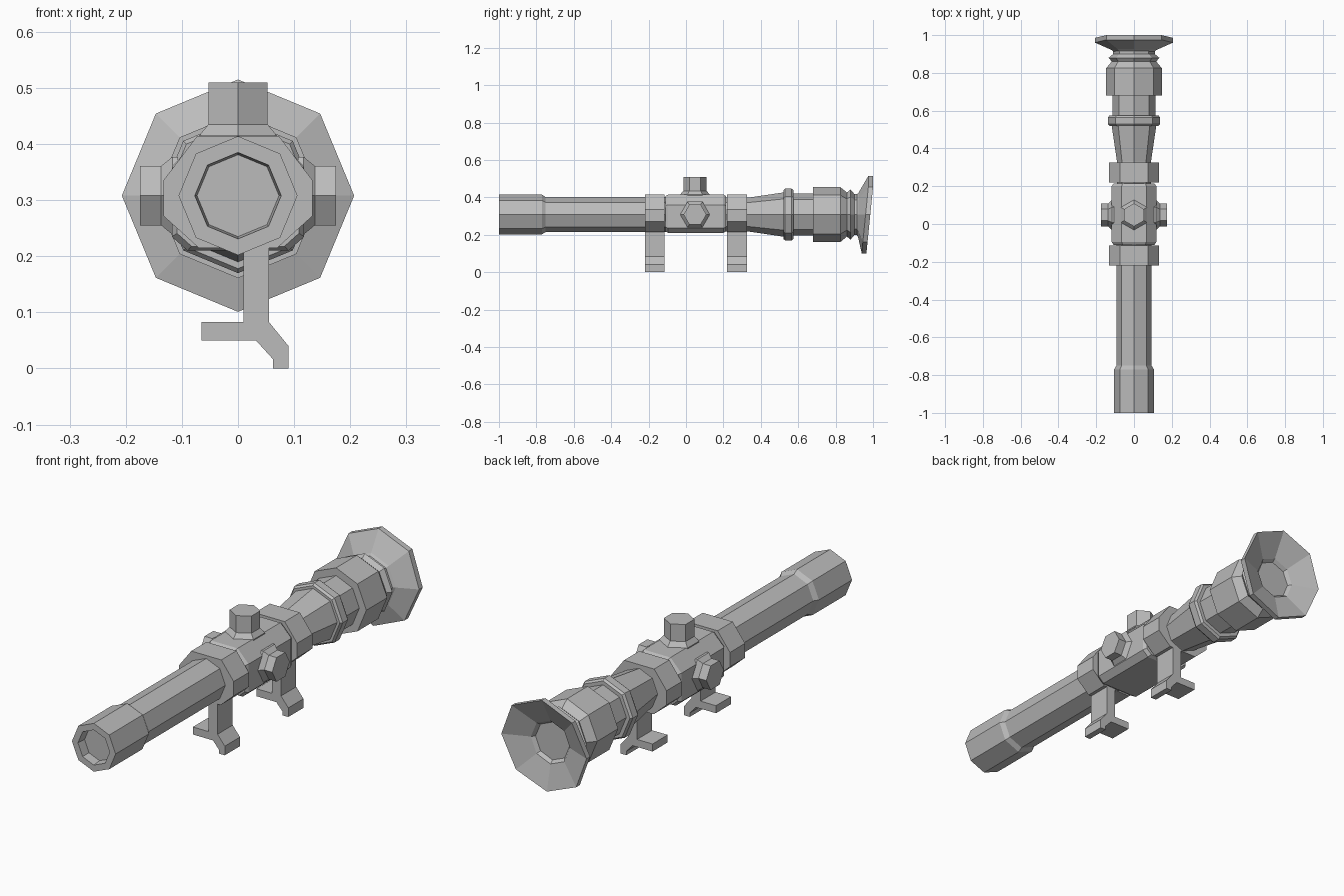
import bpy, bmesh, math
from mathutils import Vector, Matrix

if "Cube" in bpy.data.objects:
    bpy.data.objects.remove(bpy.data.objects["Cube"], do_unlink=True)

AXIS = 0.308     # height of the tube axis
KNOB_Y = 0.048   # position of the adjustment knobs

metal = bpy.data.materials.new("plain grey")
metal.use_nodes = True
GREY = (0.5, 0.5, 0.5, 1)
metal.diffuse_color = GREY
metal.node_tree.nodes["Principled BSDF"].inputs["Base Color"].default_value = GREY


def loft(name, rings):
    """Skin a row of equal-sized rings and cap both ends."""
    bm = bmesh.new()
    rows = [[bm.verts.new(p) for p in ring] for ring in rings]
    n = len(rows[0])
    for a, b in zip(rows, rows[1:]):
        for i in range(n):
            j = (i + 1) % n
            bm.faces.new((a[i], a[j], b[j], b[i]))
    bm.faces.new(rows[0])
    bm.faces.new(rows[-1])
    bmesh.ops.recalc_face_normals(bm, faces=bm.faces)
    mesh = bpy.data.meshes.new(name)
    bm.to_mesh(mesh)
    bm.free()
    mesh.materials.append(metal)
    obj = bpy.data.objects.new(name, mesh)
    bpy.context.collection.objects.link(obj)
    return obj


def octagon(y, r):
    return [Vector((r * math.sin(k * math.pi / 4), y, AXIS + r * math.cos(k * math.pi / 4)))
            for k in range(8)]


def tube(name, profile):
    return loft(name, [octagon(y, r) for y, r in profile])


def extrude(name, outline, y0, y1):
    return loft(name, [[Vector((x, y, z)) for x, z in outline] for y in (y0, y1)])


def mirrored(half):
    return half + [(-x, z) for x, z in reversed(half)]


# Front barrel with a recessed lens
tube("front_barrel", [(-0.96, 0.073), (-1, 0.077), (-1, 0.106), (-0.77, 0.106),
                      (-0.75, 0.093), (0, 0.093)])

# Rear barrel: flare, collar, wide grip and ribbed neck
tube("rear_barrel", [(0, 0.09), (0.33, 0.09), (0.52, 0.118), (0.52, 0.13), (0.53, 0.138),
                     (0.565, 0.138), (0.575, 0.13), (0.575, 0.113), (0.68, 0.113),
                     (0.68, 0.147), (0.825, 0.147), (0.86, 0.118), (0.88, 0.134),
                     (0.9, 0.11), (0.925, 0.11)])

# Slanted eyecup, leaning further back at its top
def slant(ring, amount):
    return [v + Vector((0, amount * min(0, v.z - AXIS - 0.147), 0)) for v in ring]

loft("eyecup", [octagon(0.91, 0.105), slant(octagon(0.925, 0.12), 0.02),
                slant(octagon(0.975, 0.207), 0.1), slant(octagon(1.0, 0.207), 0.1),
                octagon(0.94, 0.095), octagon(0.915, 0.075)])

# Central housing with bevelled ends
housing = mirrored([(0.065, 0.415), (0.118, 0.36), (0.118, 0.235), (0.09, 0.21)])
rings = []
for y, s in ((-0.11, 0.92), (-0.095, 1), (0.2, 1), (0.215, 0.92)):
    rings.append([Vector((x * s, y, AXIS + (z - AXIS) * s)) for x, z in housing])
loft("housing", rings)

# Hexagonal adjustment knobs on the top and both sides
def knob(name, base, height, angle):
    rings = []
    for h, r in ((-0.01, 0.08), (0.0, 0.08), (0.02, 0.061), (height, 0.061)):
        ring = [Vector((r * math.sin(k * math.pi / 3), r * math.cos(k * math.pi / 3), base + h))
                for k in range(6)]
        spin = Matrix.Rotation(angle, 3, "Y")
        rings.append([spin @ v + Vector((0, KNOB_Y, AXIS)) for v in ring])
    loft(name, rings)

knob("top_knob", 0.107, 0.095, 0)
for side, turn in (("left", 1), ("right", -1)):
    knob(side + "_knob", 0.117, 0.058, turn * math.pi / 2)

# Two mounting rings, each on a clamp leg with a split foot
clamp = mirrored([(0.073, 0.414), (0.133, 0.335), (0.133, 0.272), (0.07, 0.215)])
leg = [(0.01, 0.23), (0.01, 0.083), (-0.065, 0.083), (-0.065, 0.05), (0.032, 0.05),
       (0.062, 0.017), (0.062, 0), (0.09, 0), (0.09, 0.04), (0.055, 0.083), (0.055, 0.23)]
for place, y in (("front", -0.22), ("rear", 0.22)):
    y0, y1 = (y, y + 0.105)
    extrude(place + "_mount_ring", clamp, y0, y1)
    extrude(place + "_mount_leg", leg, y0, y1)
